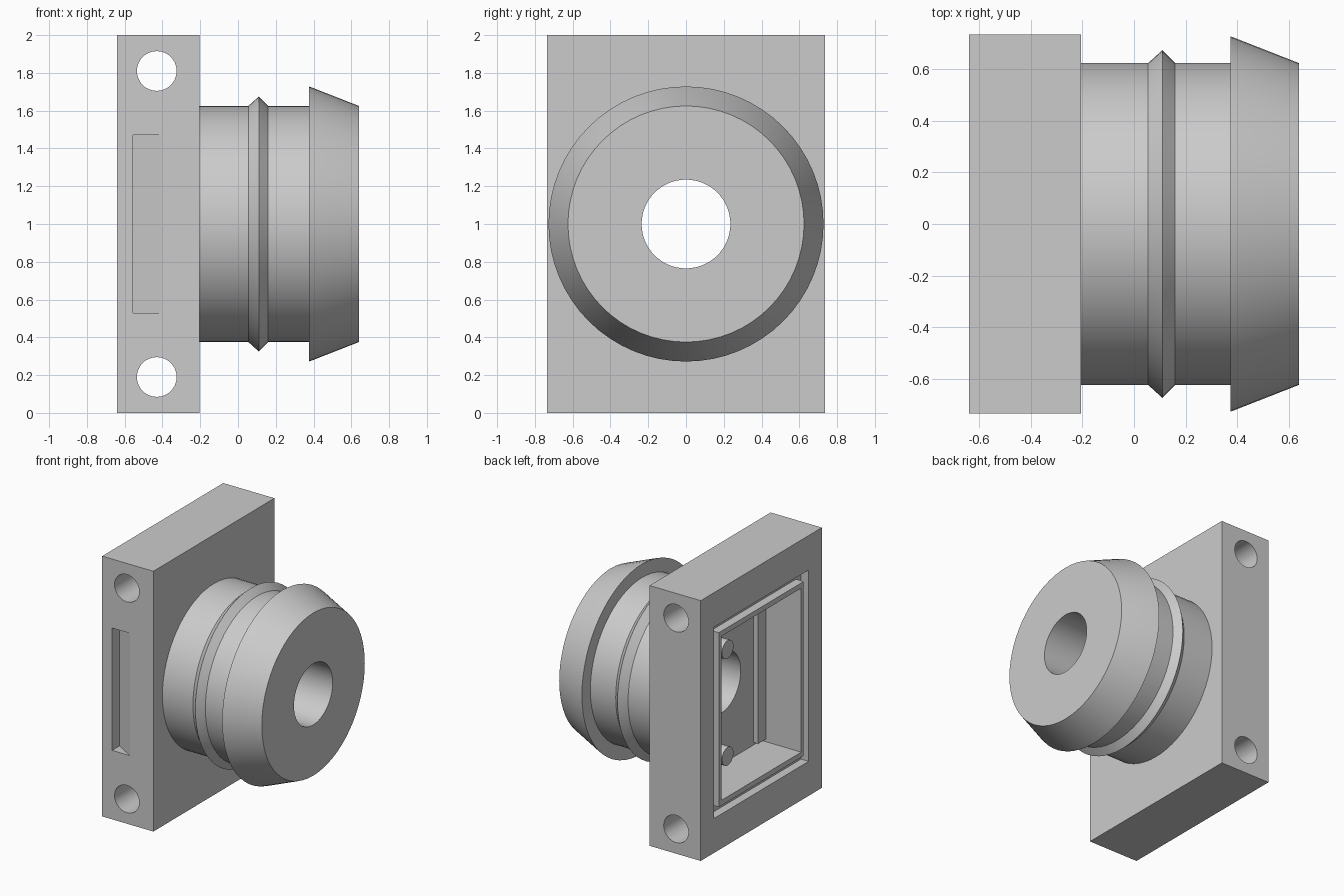
import bpy, bmesh, math
from mathutils import Matrix, Vector

cube = bpy.data.objects.get("Cube")
if cube:
    bpy.data.objects.remove(cube, do_unlink=True)

grey = bpy.data.materials.new("plain grey")
grey.use_nodes = True
grey.diffuse_color = (0.6, 0.6, 0.6, 1)
grey.node_tree.nodes["Principled BSDF"].inputs["Base Color"].default_value = (0.6, 0.6, 0.6, 1)


def finish(name, bm):
    bmesh.ops.recalc_face_normals(bm, faces=bm.faces)
    mesh = bpy.data.meshes.new(name)
    bm.to_mesh(mesh)
    bm.free()
    mesh.materials.append(grey)
    obj = bpy.data.objects.new(name, mesh)
    bpy.context.collection.objects.link(obj)
    return obj


def box(name, x, y, z):
    bm = bmesh.new()
    bmesh.ops.create_cube(bm, size=1)
    for v in bm.verts:
        v.co = [lo + (c + 0.5) * (hi - lo) for c, (lo, hi) in zip(v.co, (x, y, z))]
    return finish(name, bm)


def centred_box(name, x, half_y, half_z):
    return box(name, x, (-half_y, half_y), (1 - half_z, 1 + half_z))


def rod(name, axis, centre, radius, length, sides=48):
    bm = bmesh.new()
    turn = Vector((0, 0, 1)).rotation_difference(Vector(axis)).to_matrix().to_4x4()
    bmesh.ops.create_cone(bm, cap_ends=True, segments=sides, radius1=radius, radius2=radius,
                          depth=length, matrix=Matrix.Translation(centre) @ turn)
    return finish(name, bm)


def prism(name, outline, z0, z1):
    bm = bmesh.new()
    face = bm.faces.new([bm.verts.new((x, y, z0)) for x, y in outline])
    top = bmesh.ops.extrude_face_region(bm, geom=[face])["geom"]
    bmesh.ops.translate(bm, vec=(0, 0, z1 - z0),
                        verts=[g for g in top if isinstance(g, bmesh.types.BMVert)])
    return finish(name, bm)


def activate(obj):
    bpy.ops.object.select_all(action='DESELECT')
    obj.select_set(True)
    bpy.context.view_layer.objects.active = obj


def cut(target, cutter):
    cutter.hide_render = True
    mod = target.modifiers.new("cut", 'BOOLEAN')
    mod.operation = 'DIFFERENCE'
    mod.solver = 'EXACT'
    mod.object = cutter
    activate(target)
    bpy.ops.object.modifier_apply(modifier=mod.name)
    bpy.data.objects.remove(cutter, do_unlink=True)


def smooth(obj):
    activate(obj)
    bpy.ops.object.shade_smooth_by_angle(angle=math.radians(25))


# Flange plate
BORE = 0.235
FLOOR = -0.30
plate = box("flange_plate", (-0.64, -0.205), (-0.735, 0.735), (0, 2))

# Seal groove: a frame-shaped cutter leaves a thin rim around the pocket
groove = centred_box("groove_cutter", (-0.8, -0.575), 0.575, 0.735)
cut(groove, centred_box("rim_core", (-0.9, -0.5), 0.515, 0.67))
cut(plate, groove)

# Pocket, bore, cross holes and side catch notch
cut(plate, centred_box("pocket_cutter", (-0.8, FLOOR), 0.485, 0.63))
cut(plate, rod("bore_cutter", (1, 0, 0), (-0.2, 0, 1), BORE, 0.6, 64))
for z in (0.19, 1.81):
    cut(plate, rod("cross_hole_cutter", (0, 1, 0), (-0.43, 0, z), 0.105, 2))
notch = [(-0.555, -0.75), (-0.555, -0.645), (-0.405, -0.735), (-0.405, -0.75)]
cut(plate, prism("notch_cutter", notch, 0.53, 1.47))
smooth(plate)

# Ledge and pegs inside the pocket
box("pocket_ledge", (FLOOR - 0.04, FLOOR + 0.01), (-0.49, -0.39), (0.39, 1.61))
for side, z in (("lower", 0.59), ("upper", 1.41)):
    smooth(rod(side + "_peg", (1, 0, 0), (-0.41, 0.25, z), 0.07, 0.24, 32))

# Barbed spigot turned around the x axis
profile = [(-0.205, BORE), (-0.205, 0.625), (0.055, 0.625), (0.11, 0.675), (0.16, 0.625),
           (0.375, 0.625), (0.375, 0.728), (0.385, 0.725), (0.64, 0.625), (0.64, BORE)]
bm = bmesh.new()
verts = [bm.verts.new((x, 0, 1 + r)) for x, r in profile]
edges = [bm.edges.new((verts[i - 1], verts[i])) for i in range(len(verts))]
bmesh.ops.spin(bm, geom=verts + edges, cent=(0, 0, 1), axis=(1, 0, 0),
               angle=math.tau, steps=64, use_merge=True)
bmesh.ops.remove_doubles(bm, verts=bm.verts, dist=0.0005)
smooth(finish("barbed_spigot", bm))
